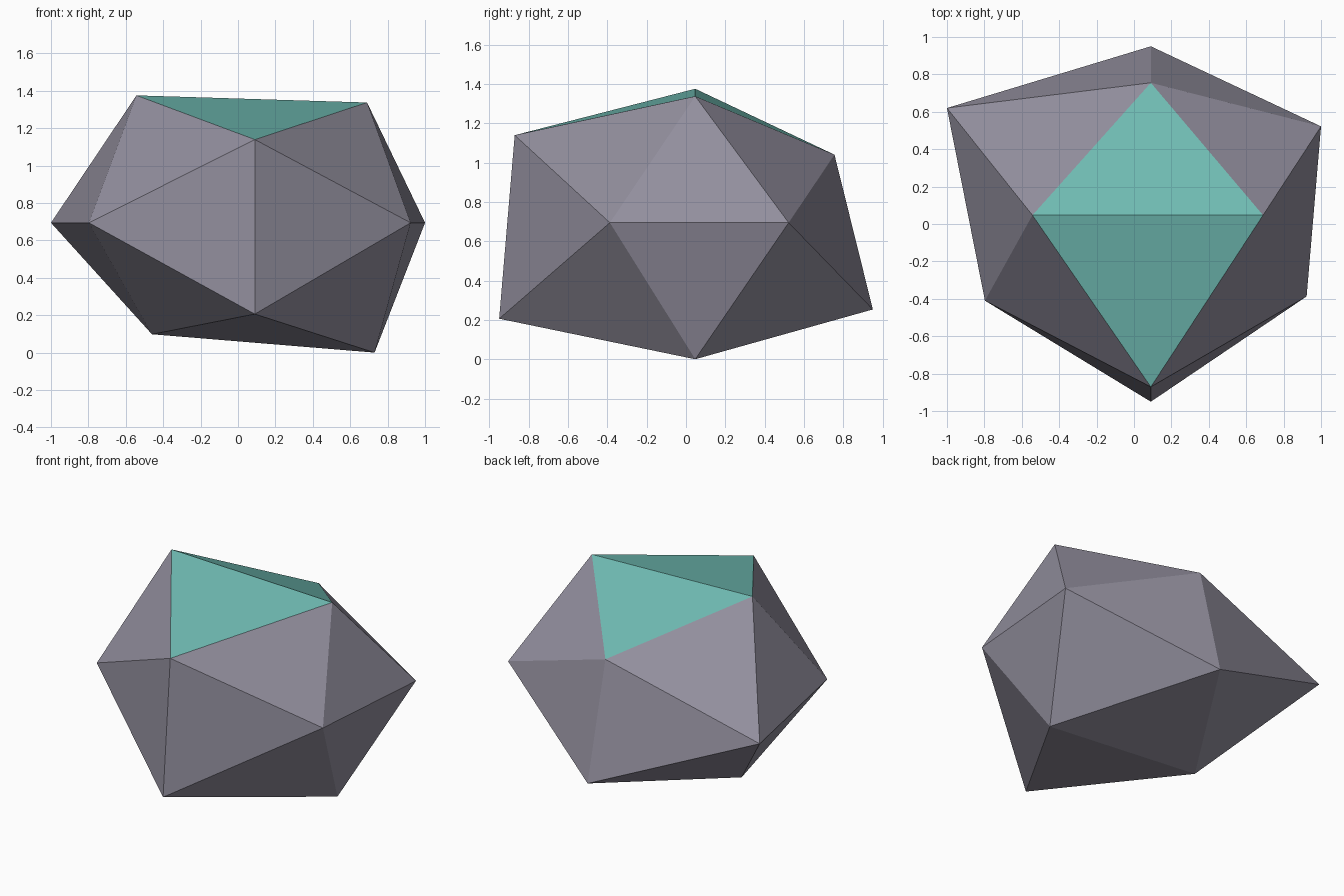
import bpy, bmesh
from mathutils import Vector

if "Cube" in bpy.data.objects:
    bpy.data.objects.remove(bpy.data.objects["Cube"])

P = (1 + 5 ** 0.5) / 2
Y = 0.047  # depth of the top and bottom ridges
X = 0.09   # centre line of the front and back ridges

# Regular icosahedron corner -> worn stone corner
corners = {
    # top and bottom ridges
    (-1, 0, P): (-0.543, Y, 1.375), (1, 0, P): (0.69, Y, 1.337),
    (-1, 0, -P): (-0.46, Y, 0.098), (1, 0, -P): (0.73, Y, 0.0),
    # front and back ridges
    (0, -P, 1): (X, -0.871, 1.139), (0, P, 1): (X, 0.755, 1.04),
    (0, -P, -1): (X, -0.95, 0.206), (0, P, -1): (X, 0.95, 0.253),
    # left and right ridges
    (-P, -1, 0): (-0.797, -0.41, 0.694), (P, -1, 0): (0.923, -0.387, 0.694),
    (-P, 1, 0): (-1.0, 0.62, 0.694), (P, 1, 0): (1.0, 0.522, 0.694),
}


def material(name, rgb):
    mat = bpy.data.materials.new(name)
    mat.diffuse_color = (*rgb, 1)
    mat.use_nodes = True
    mat.node_tree.nodes["Principled BSDF"].inputs["Base Color"].default_value = mat.diffuse_color
    return mat


# Twenty-sided boulder: hull the regular solid, then shift its corners
bm = bmesh.new()
target = {bm.verts.new(k): Vector(v) for k, v in corners.items()}
bmesh.ops.convex_hull(bm, input=list(bm.verts))
for v, co in target.items():
    v.co = co
bmesh.ops.recalc_face_normals(bm, faces=bm.faces)

# Mossy cap: the two faces sharing the top ridge
for f in bm.faces:
    if sum(v.co.z > 1.3 for v in f.verts) == 2:
        if all(v.co.z > 1.0 for v in f.verts):
            f.material_index = 1

mesh = bpy.data.meshes.new("boulder")
bm.to_mesh(mesh)
bm.free()
mesh.materials.append(material("stone", (0.29, 0.275, 0.34)))
mesh.materials.append(material("moss", (0.16, 0.5, 0.45)))
bpy.context.collection.objects.link(bpy.data.objects.new("boulder", mesh))
